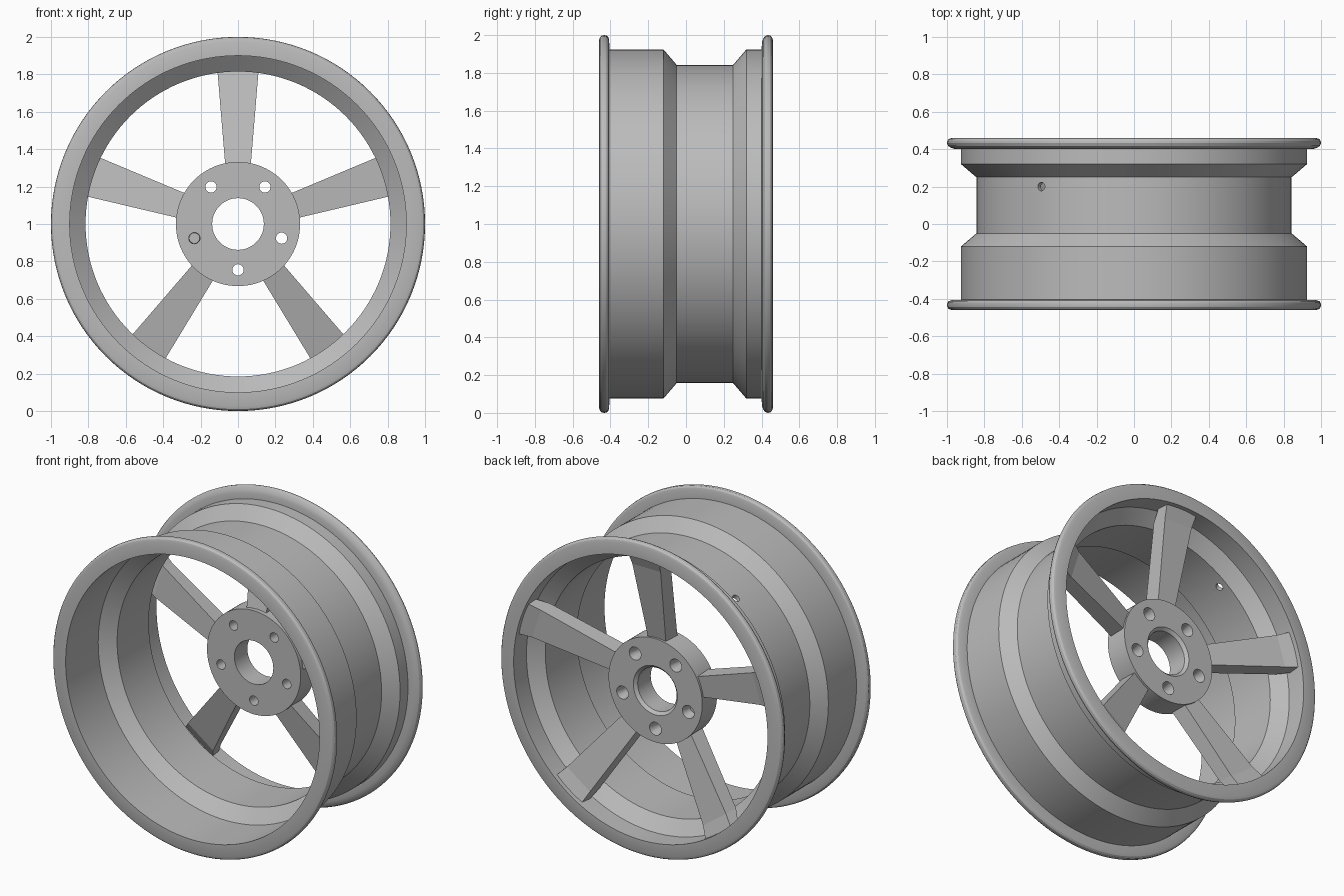
import bpy, bmesh, math
from mathutils import Matrix, Vector

old = bpy.data.objects.get("Cube")
if old:
    bpy.data.objects.remove(old, do_unlink=True)

metal = bpy.data.materials.new("plain_grey_metal")
metal.use_nodes = True
GREY = (0.5, 0.5, 0.5, 1)
metal.diffuse_color = GREY
metal.node_tree.nodes["Principled BSDF"].inputs["Base Color"].default_value = GREY

AXLE = Vector((0, 0, 1))


def finish(bm, name):
    bmesh.ops.recalc_face_normals(bm, faces=bm.faces)
    mesh = bpy.data.meshes.new(name)
    bm.to_mesh(mesh)
    bm.free()
    mesh.materials.append(metal)
    obj = bpy.data.objects.new(name, mesh)
    bpy.context.collection.objects.link(obj)
    return obj


def revolve(name, profile, steps):
    """Turn a closed (radius, y) outline around the axle."""
    bm = bmesh.new()
    rings = []
    for i in range(steps):
        a = math.tau * i / steps
        rings.append([bm.verts.new((r * math.cos(a), y, 1 + r * math.sin(a)))
                      for r, y in profile])
    n = len(profile)
    for i in range(steps):
        here, there = rings[i], rings[(i + 1) % steps]
        for j in range(n):
            k = (j + 1) % n
            bm.faces.new((here[j], here[k], there[k], there[j]))
    return finish(bm, name)


def drill(target, r1, r2, depth, location, rotation):
    """Cut a straight or conical hole."""
    bpy.ops.mesh.primitive_cone_add(vertices=32, radius1=r1, radius2=r2, depth=depth,
                                    location=location, rotation=rotation)
    cutter = bpy.context.object
    cutter.hide_render = True
    mod = target.modifiers.new("hole", "BOOLEAN")
    mod.operation = "DIFFERENCE"
    mod.solver = "EXACT"
    mod.object = cutter
    bpy.context.view_layer.objects.active = target
    bpy.ops.object.modifier_apply(modifier=mod.name)
    bpy.data.objects.remove(cutter, do_unlink=True)


def smooth(obj):
    bpy.ops.object.select_all(action="DESELECT")
    obj.select_set(True)
    bpy.context.view_layer.objects.active = obj
    bpy.ops.object.shade_smooth_by_angle(angle=math.radians(28))


def direction(angle):
    return Vector((math.cos(angle), 0, math.sin(angle)))


# Rim barrel with drop centre and two rounded flanges
outer = [(0.90, -0.46), (0.975, -0.46), (0.99, -0.455), (0.998, -0.445), (1.0, -0.433),
         (0.998, -0.421), (0.99, -0.412), (0.975, -0.407), (0.925, -0.405),
         (0.925, -0.12), (0.843, -0.05), (0.843, 0.25), (0.925, 0.32), (0.925, 0.40),
         (0.96, 0.402), (0.98, 0.408), (0.994, 0.418), (1.0, 0.432), (0.998, 0.445),
         (0.99, 0.455), (0.975, 0.46), (0.90, 0.46)]
inner = [(0.90, 0.33), (0.815, 0.26), (0.815, -0.06), (0.90, -0.13)]
rim = revolve("rim", outer + inner, 128)

# Valve hole through the drop centre
valve = math.radians(126)
drill(rim, 0.023, 0.023, 0.14, AXLE + direction(valve) * 0.83 + Vector((0, 0.2, 0)),
      (0, math.pi / 2 - valve, 0))
smooth(rim)

# Hub disc with chamfered centre bore
FRONT, BACK = 0.16, 0.31
hub = revolve("hub", [(0.138, FRONT), (0.332, FRONT), (0.332, BACK),
                      (0.156, BACK), (0.138, BACK - 0.018)], 96)

# Five countersunk bolt holes
for k in range(5):
    spot = AXLE + direction(math.radians(72 * k - 90)) * 0.245
    face_back = (-math.pi / 2, 0, 0)
    drill(hub, 0.03, 0.03, 0.3, spot + Vector((0, 0.235, 0)), face_back)
    drill(hub, 0.028, 0.046, 0.08, spot + Vector((0, BACK - 0.02, 0)), face_back)
smooth(hub)

# Five flared spokes: radius, front y, back y, front half width, back half width
sections = [(0.30, 0.18, 0.29, 0.067, 0.062),
            (0.82, 0.31, 0.40, 0.110, 0.100),
            (0.91, 0.37, 0.435, 0.118, 0.112)]
for k in range(5):
    bm = bmesh.new()
    loops = [[bm.verts.new(p) for p in ((-wf, yf, r), (wf, yf, r), (wb, yb, r), (-wb, yb, r))]
             for r, yf, yb, wf, wb in sections]
    for a, b in zip(loops, loops[1:]):
        for j in range(4):
            m = (j + 1) % 4
            bm.faces.new((a[j], a[m], b[m], b[j]))
    bm.faces.new(loops[0])
    bm.faces.new(loops[-1])
    bm.transform(Matrix.Translation(AXLE) @ Matrix.Rotation(math.radians(72 * k), 4, "Y"))
    finish(bm, f"spoke_{k + 1}")
